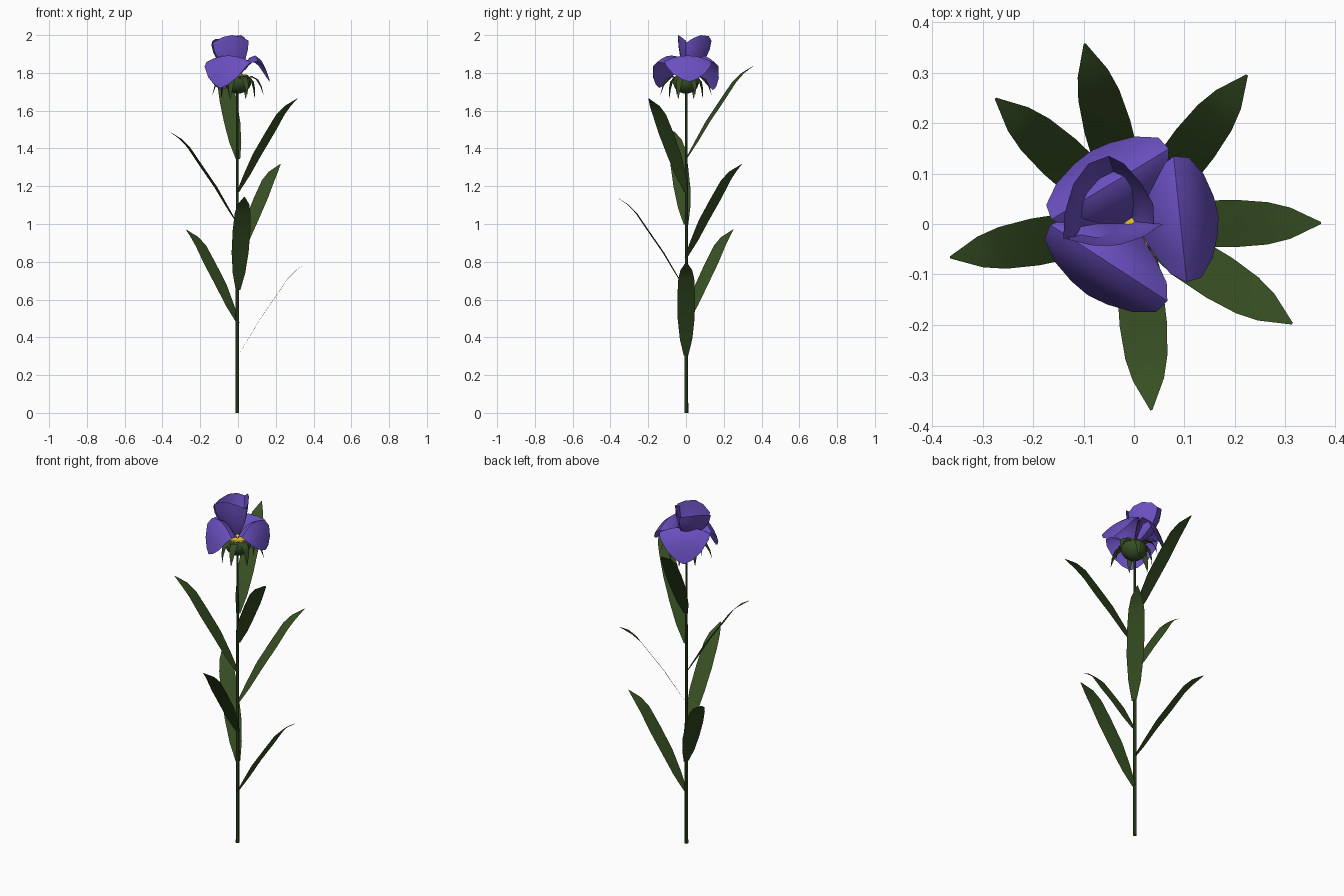
import bpy, math
from math import sin, cos, radians

if "Cube" in bpy.data.objects:
    bpy.data.objects.remove(bpy.data.objects["Cube"])


def material(name, rgb):
    m = bpy.data.materials.new(name)
    m.diffuse_color = (*rgb, 1)
    m.use_nodes = True
    m.node_tree.nodes["Principled BSDF"].inputs["Base Color"].default_value = m.diffuse_color
    return m


LEAF = material("leaf_green", (0.039, 0.080, 0.017))
CALYX = material("calyx_green", (0.038, 0.075, 0.018))
PURPLE = material("petal_purple", (0.145, 0.080, 0.530))
YELLOW = material("centre_yellow", (0.75, 0.50, 0.04))


def grid_object(name, rows, mat, closed=False, caps=False, angle=30):
    """Skin a list of equally long point rows into a mesh."""
    n = len(rows[0])
    verts = [p for row in rows for p in row]
    faces = []
    for i in range(len(rows) - 1):
        for j in range(n if closed else n - 1):
            k = (j + 1) % n
            faces.append((i * n + j, i * n + k, (i + 1) * n + k, (i + 1) * n + j))
    if caps:
        faces.append(tuple(reversed(range(n))))
        faces.append(tuple(range((len(rows) - 1) * n, len(rows) * n)))
    me = bpy.data.meshes.new(name)
    me.from_pydata(verts, [], faces)
    me.materials.append(mat)
    me.polygons.foreach_set("use_smooth", [True] * len(me.polygons))
    me.update()
    me.set_sharp_from_angle(angle=radians(angle))
    ob = bpy.data.objects.new(name, me)
    bpy.context.collection.objects.link(ob)
    return ob


def blade(name, stations, az, mat, z0=0, cols=2, camber=0.0, angle=30):
    """Sheet along a (radius, height, half width) path, turned to azimuth az."""
    c, s = cos(radians(az)), sin(radians(az))
    rows = []
    for r, z, w in stations:
        row = []
        for j in range(cols + 1):
            u = 1 - 2 * j / cols
            t = -u * w
            row.append((r * c - t * s, r * s + t * c, z0 + z - camber * u * u * w))
        rows.append(list(reversed(row)))
    return grid_object(name, rows, mat, angle=angle)


def lathe(name, profile, mat, sides, cx=0, cy=0):
    rows = [[(cx + r * cos(2 * math.pi * j / sides), cy + r * sin(2 * math.pi * j / sides), z)
             for j in range(sides)] for r, z in profile]
    return grid_object(name, rows, mat, closed=True, caps=True, angle=40)


# Stem
lathe("stem", [(0.010, 0), (0.009, 0.6), (0.0075, 1.2), (0.006, 1.5), (0.006, 1.72)],
      LEAF, 8, cx=-0.004, cy=0.002)

# Leaves spiralling up the stem by the golden angle
leaf_path = [(0.0, 0.0, 0.012), (0.055, 0.09, 0.033), (0.12, 0.20, 0.045), (0.20, 0.315, 0.047),
             (0.265, 0.41, 0.042), (0.31, 0.455, 0.031), (0.371, 0.494, 0.002)]
for i in range(7):
    blade(f"leaf_{i + 1}", leaf_path, 0.3 + 137.5 * i, LEAF, z0=0.303 + 0.1735 * i, camber=0.04)

# Flower base and its drooping sepals
lathe("flower_base", [(0.008, 1.690), (0.035, 1.698), (0.058, 1.717), (0.070, 1.742),
                      (0.068, 1.765), (0.055, 1.785), (0.02, 1.790)], CALYX, 14)
sepal_path = [(0.045, 1.765, 0.012), (0.075, 1.785, 0.020), (0.108, 1.768, 0.018),
              (0.130, 1.73, 0.011), (0.143, 1.685, 0.001)]
for i in range(8):
    drop = 0.035 * (i % 2)
    path = [(r - drop * k / 3, z - drop * k / 6, w) for k, (r, z, w) in enumerate(sepal_path)]
    blade(f"sepal_{i + 1}", path, 20 + 45 * i, CALYX, camber=0.2)

# Yellow centre
lathe("flower_centre", [(0.054, 1.784), (0.050, 1.790), (0.025, 1.793), (0.006, 1.806)],
      YELLOW, 12)

# Three outer petals arching out and down, overlapping at the throat
outer_path = [(0.010, 1.796, 0.020), (0.035, 1.840, 0.070), (0.062, 1.880, 0.112),
              (0.092, 1.892, 0.132), (0.122, 1.868, 0.126), (0.148, 1.815, 0.088),
              (0.163, 1.775, 0.040), (0.168, 1.755, 0.004)]
for i, (az, droop, wide) in enumerate([(6, 1.0, 0.95), (121, 1.4, 1.03), (237, 1.3, 1.05)]):
    path = [(r, z if z > 1.86 or r < 0.1 else 1.865 - (1.865 - z) * droop, w * wide)
            for r, z, w in outer_path]
    blade(f"outer_petal_{i + 1}", path, az, PURPLE, cols=6, camber=0.25, angle=60)

# Three inner petals standing up as a lopsided cup
CENTRE = (-0.010, 0.006)
rims = [
    [(-0.140, -0.030, 1.945), (-0.138, 0.020, 1.965), (-0.120, 0.080, 1.980),
     (-0.090, 0.120, 1.980), (-0.050, 0.135, 1.970)],
    [(-0.050, 0.135, 1.970), (-0.020, 0.120, 1.995), (0.015, 0.080, 2.000),
     (0.038, 0.040, 1.985), (0.040, 0.000, 1.960)],
    [(-0.135, -0.030, 1.960), (-0.080, -0.043, 1.990), (-0.030, -0.042, 2.000),
     (0.020, -0.025, 1.990), (0.057, 0.000, 1.970)],
]
# (fraction of height, fraction of spread)
rise = [(0.0, 0.05), (0.22, 0.42), (0.45, 0.74), (0.75, 0.93), (1.0, 1.0)]
for i, rim in enumerate(rims):
    rows = [[(CENTRE[0] + (x - CENTRE[0]) * f, CENTRE[1] + (y - CENTRE[1]) * f,
              1.79 + (z - 1.79) * h) for x, y, z in rim] for h, f in rise]
    grid_object(f"inner_petal_{i + 1}", rows, PURPLE, angle=40)
